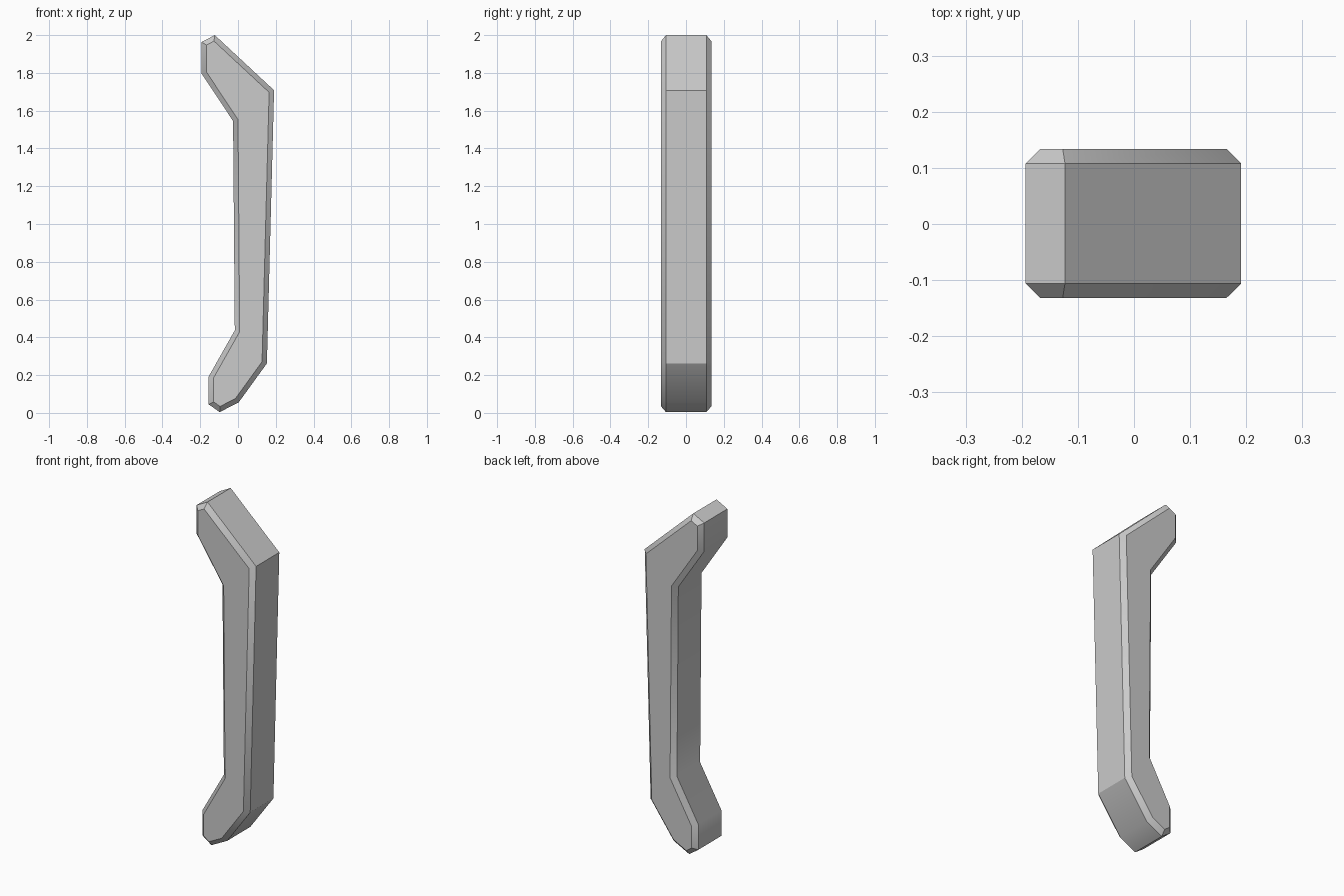
import bpy
import bmesh
import math

cube = bpy.data.objects.get("Cube")
if cube:
    bpy.data.objects.remove(cube, do_unlink=True)

# Single grey material
grey = bpy.data.materials.new("plain grey")
grey.use_nodes = True
colour = (0.6, 0.6, 0.6, 1)
grey.diffuse_color = colour
grey.node_tree.nodes["Principled BSDF"].inputs["Base Color"].default_value = colour

# Side outline of the hooked handle (x, z)
outline = [
    (-0.123, 2.0), (0.191, 1.708), (0.153, 0.262), (0.004, 0.056),
    (-0.097, 0.004), (-0.155, 0.045), (-0.155, 0.193), (-0.017, 0.437),
    (-0.026, 1.545), (-0.193, 1.797), (-0.193, 1.963),
]
FRONT, BACK, BEVEL = -0.106, 0.108, 0.026

# Extrude the outline into a prism
bm = bmesh.new()
front = bm.faces.new([bm.verts.new((x, FRONT, z)) for x, z in outline])
back = bm.faces.new([bm.verts.new((x, BACK, z)) for x, z in reversed(outline)])
fv, bv = list(front.verts), list(reversed(back.verts))
n = len(outline)
for i in range(n):
    j = (i + 1) % n
    bm.faces.new((fv[i], bv[i], bv[j], fv[j]))
bmesh.ops.recalc_face_normals(bm, faces=bm.faces[:])

# Raise each cap inward to make the chamfered rim
for cap in (front, back):
    bmesh.ops.inset_region(bm, faces=[cap], thickness=BEVEL, depth=0,
                           use_even_offset=True)
    for v in cap.verts:
        v.co.y += math.copysign(BEVEL, v.co.y)

mesh = bpy.data.meshes.new("handle_bar")
bm.to_mesh(mesh)
bm.free()
mesh.materials.append(grey)
handle = bpy.data.objects.new("handle_bar", mesh)
bpy.context.collection.objects.link(handle)

# Soft shading over the gentle bends, crisp chamfers
bpy.ops.object.select_all(action="DESELECT")
handle.select_set(True)
bpy.context.view_layer.objects.active = handle
bpy.ops.object.shade_smooth_by_angle(angle=math.radians(34))
